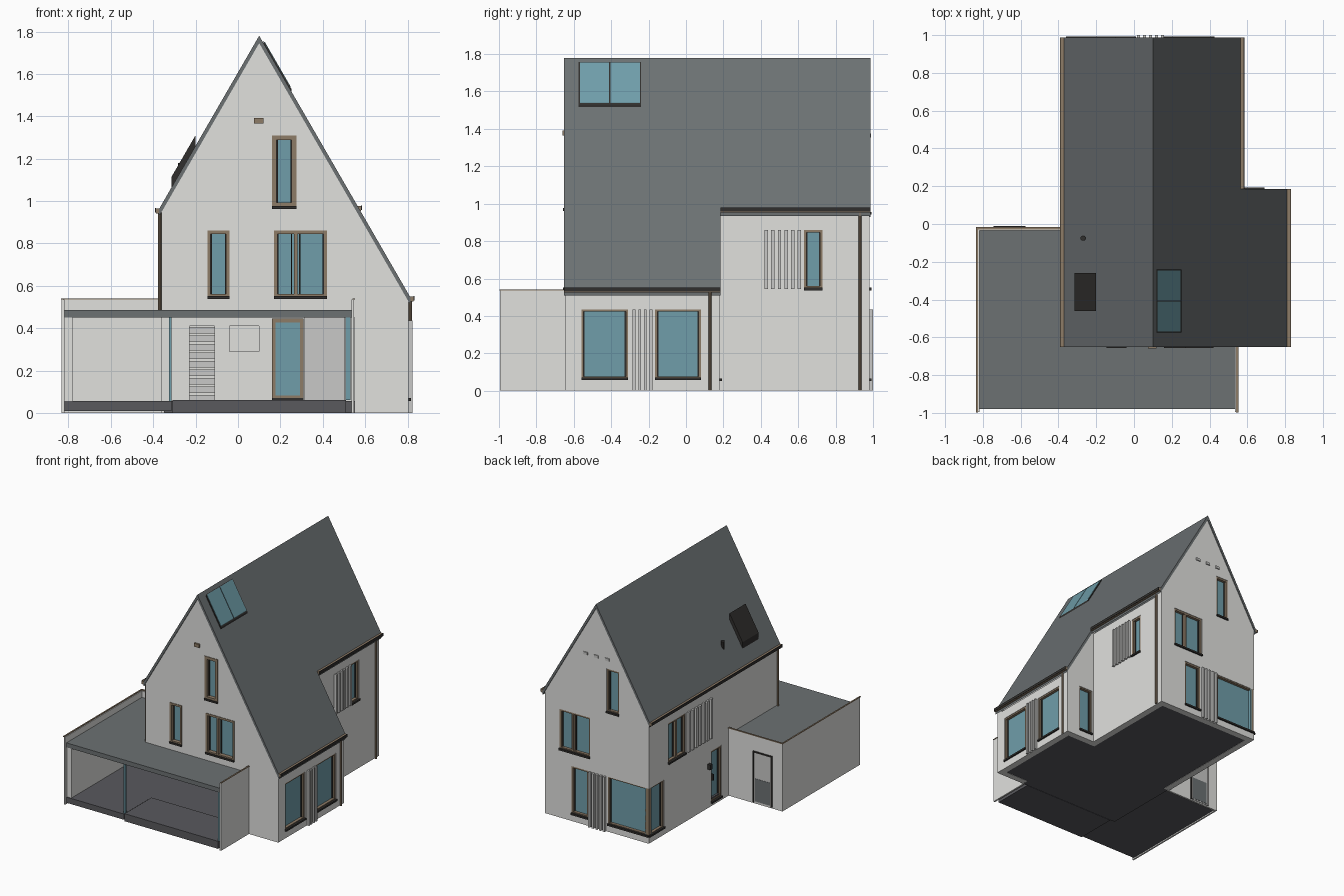
import bpy

cube = bpy.data.objects.get("Cube")
if cube:
    bpy.data.objects.remove(cube, do_unlink=True)


def material(name, r, g, b):
    m = bpy.data.materials.new(name)
    m.use_nodes = True
    m.diffuse_color = (r, g, b, 1)
    m.node_tree.nodes["Principled BSDF"].inputs["Base Color"].default_value = (r, g, b, 1)
    return m


WALL = material("pale render", .75, .75, .73)
ROOF = material("slate grey", .15, .165, .17)
GLASS = material("blue glass", .16, .34, .4)
WOOD = material("brown frame", .27, .2, .135)
DARK = material("dark metal", .03, .028, .026)
FLOOR = material("dark floor", .1, .1, .11)
SLAT = material("grey slat", .58, .58, .57)
FRONT, BACK, LEFT, RIGHT, WING = -.645, .98, -.36, .55, .805
Z_CEIL, Z_FLAT, Z_PARAPET = .45, .485, .535
cutters = []


def make(name, verts, faces, mat):
    me = bpy.data.meshes.new(name)
    me.from_pydata(verts, [], faces)
    ob = bpy.data.objects.new(name, me)
    bpy.context.scene.collection.objects.link(ob)
    if mat:
        me.materials.append(mat)
    return ob


def prism(name, pts, y0, y1, mat):
    """Extrude an x-z outline along y, listed clockwise or not."""
    area = sum(a[0] * b[1] - b[0] * a[1] for a, b in zip(pts, pts[1:] + pts[:1]))
    if area < 0:
        pts = pts[::-1]
    n = len(pts)
    verts = [(x, y0, z) for x, z in pts] + [(x, y1, z) for x, z in pts]
    faces = [list(range(n)), list(range(2 * n - 1, n - 1, -1))]
    faces += [[(i + 1) % n, i, i + n, (i + 1) % n + n] for i in range(n)]
    return make(name, verts, faces, mat)


def box(name, x0, x1, y0, y1, z0, z1, mat):
    x0, x1 = min(x0, x1), max(x0, x1)
    y0, y1 = min(y0, y1), max(y0, y1)
    return prism(name, [(x0, z0), (x1, z0), (x1, z1), (x0, z1)], y0, y1, mat)


def on_wall(name, wall, a0, a1, z0, z1, d0, d1, mat):
    """Box on a wall: a runs along it, d points out of it."""
    axis, pos, out = wall
    p, q = pos + out * d0, pos + out * d1
    if axis == "x":
        return box(name, p, q, a0, a1, z0, z1, mat)
    return box(name, a0, a1, p, q, z0, z1, mat)


def window(name, wall, a0, a1, z0, z1, fw=.014, splits=(), out=-.004, cut=True):
    if cut:
        cutters.append(on_wall(name + "_cutter", wall, a0, a1, z0, z1, -.035, .03, None))
    on_wall(name + "_glass", wall, a0, a1, z0, z1, -.034, -.026, GLASS)
    for s, (p, q) in enumerate([(a0, a0 + fw), (a1 - fw, a1)] + [(m - fw / 2, m + fw / 2) for m in splits]):
        on_wall(f"{name}_post_{s}", wall, p, q, z0, z1, -.034, out, WOOD)
    on_wall(name + "_head", wall, a0, a1, z1 - fw, z1, -.034, out, WOOD)
    on_wall(name + "_rail", wall, a0, a1, z0, z0 + fw, -.034, out, WOOD)
    on_wall(name + "_sill", wall, a0, a1, z0 - .008, z0 + .006, -.03, .012, DARK)
    # dark seals around each pane
    edges = [a0] + list(splits) + [a1]
    for e, f in zip(edges, edges[1:]):
        for p in (e + fw, f - fw - .006):
            on_wall(name + "_seal", wall, p, p + .006, z0 + fw, z1 - fw, -.03, -.018, DARK)


def slats(name, wall, a0, a1, z0, z1, count, depth=.018):
    step = (a1 - a0) / (count - .5)
    for i in range(count):
        a = a0 + i * step
        on_wall(f"{name}_{i}", wall, a, a + step * .5, z0, z1, -.01, depth, SLAT)


def roof_z(x):
    return 1.78 - 1.73 * abs(x - .1)


def on_roof(name, x0, x1, y0, y1, h0, h1, mat):
    return prism(name, [(x0, roof_z(x0) + h0), (x1, roof_z(x1) + h0),
                        (x1, roof_z(x1) + h1), (x0, roof_z(x0) + h1)], y0, y1, mat)


def pipe(name, x, y, z0, z1, r, mat):
    bpy.ops.mesh.primitive_cylinder_add(vertices=10, radius=r, depth=z1 - z0,
                                        location=(x, y, (z0 + z1) / 2))
    ob = bpy.context.object
    ob.name = name
    ob.data.materials.append(mat)
    bpy.ops.object.shade_smooth_by_angle()


# House walls
low = .03
peak, wing_top = (.1, roof_z(.1) - low), (WING, roof_z(WING) - low)
left_top, right_top = (LEFT, roof_z(LEFT) - low), (RIGHT, roof_z(RIGHT) - low)
walls = [
    prism("front_gable", [(LEFT, Z_CEIL), left_top, peak, wing_top, (WING, 0), (RIGHT, 0),
                          (RIGHT, Z_CEIL)], FRONT, FRONT + .05, WALL),
    prism("back_gable", [(LEFT, 0), left_top, peak, right_top, (RIGHT, 0)], BACK - .05, BACK, WALL),
    box("left_wall", LEFT, LEFT + .05, -.02, BACK - .05, 0, .94, WALL),
    box("right_wall", RIGHT - .05, RIGHT, .18, BACK - .05, 0, .94, WALL),
    box("wing_wall", WING - .05, WING, FRONT + .05, .13, 0, .51, WALL),
    prism("wing_back_wall", [(RIGHT - .05, 0), (RIGHT - .05, .94), right_top, wing_top, (WING, 0)],
          .13, .18, WALL),
]
box("left_wall_upper", LEFT, LEFT + .05, FRONT + .05, -.02, Z_CEIL, .94, WALL)
box("house_ceiling", LEFT + .01, RIGHT, FRONT + .01, BACK - .04, Z_CEIL, Z_FLAT, WALL)
box("wing_ceiling", RIGHT, WING - .02, FRONT + .03, .15, Z_CEIL, Z_FLAT, WALL)
box("house_floor", LEFT + .01, RIGHT - .01, FRONT, BACK - .01, .002, .055, FLOOR)
box("wing_floor", RIGHT - .01, WING - .01, FRONT + .01, .17, .002, .055, FLOOR)

# Windows, shutters and doors
front, back = ("y", FRONT, -1), ("y", BACK, 1)
left, right = ("x", LEFT, -1), ("x", RIGHT, 1)
wing, wing_back = ("x", WING, 1), ("y", .18, 1)
window("front_attic_window", front, .16, .275, .97, 1.31, .022, out=.004)
window("front_small_window", front, -.145, -.04, .545, .86, .016, out=.004)
window("front_double_window", front, .17, .42, .545, .86, .016, (.272,), .004)
window("back_attic_window", back, -.1, .01, .95, 1.29)
window("back_double_window", back, .155, .425, .545, .86, .014, (.31,))
window("back_side_window", back, .17, .32, .06, .435)
window("corner_back_window", back, LEFT, 0, .06, .435, .01)
window("corner_side_window", left, .79, BACK, .06, .435, .01)
window("left_window", left, .52, .74, .545, .86, .014, (.63,))
window("left_door", left, .07, .2, .03, .435)
window("right_window", right, .63, .73, .545, .86)
window("wing_window_front", wing, -.56, -.31, .065, .435, .012)
window("wing_window_back", wing, -.165, .08, .065, .435, .012)
window("wing_rear_window", wing_back, .565, .69, .06, .435, .01)
slats("back_slat", back, .015, .16, 0, .435, 5, .02)
slats("left_slat", left, .2, .5, .545, .86, 7)
slats("right_slat", right, .42, .615, .545, .86, 6)
slats("wing_slat", wing, -.285, -.18, 0, .435, 4)
on_wall("left_door_handle", left, .18, .188, .2, .25, -.01, .01, DARK)
on_wall("wall_lamp", left, .22, .245, .31, .35, 0, .025, DARK)
on_wall("front_vent", front, .075, .12, 1.365, 1.392, 0, .014, WOOD)
for i in range(3):
    on_wall(f"back_vent_{i}", back, -.015 + i * .095, .02 + i * .095, 1.355, 1.375, 0, .008, SLAT)

# Cut the window recesses, then discard the cutters
for w in walls:
    for c in cutters:
        mod = w.modifiers.new("recess", "BOOLEAN")
        mod.operation, mod.solver, mod.object = "DIFFERENCE", "EXACT", c
dg = bpy.context.evaluated_depsgraph_get()
meshes = [bpy.data.meshes.new_from_object(w.evaluated_get(dg)) for w in walls]
for w, me in zip(walls, meshes):
    w.modifiers.clear()
    w.data = me
for c in cutters:
    bpy.data.objects.remove(c, do_unlink=True)

# Pitched roof
Y0, Y1 = -.652, .987
on_roof("roof_left", -.372, .1, Y0, Y1, -.035, 0, ROOF)
on_roof("roof_right", .1, .568, Y0, Y1, -.035, 0, ROOF)
on_roof("roof_wing", .568, .815, Y0, .185, -.035, 0, ROOF)
for name, x, s, y1 in (("left", -.372, -1, Y1), ("right", .565, 1, Y1), ("wing", .812, 1, .185)):
    y0 = .185 if name == "right" else Y0
    z = roof_z(x)
    box(name + "_gutter", x - s * .006, x + s * .016, y0, y1, z - .022, z + .002, WOOD)
    box(name + "_gutter_lip", x + s * .016, x + s * .02, y0, y1, z - .018, z + .004, DARK)
pipe("left_downpipe", LEFT - .01, -.625, Z_FLAT, .95, .009, WOOD)
pipe("right_downpipe", RIGHT + .01, .93, 0, .96, .009, WOOD)
pipe("wing_downpipe", WING + .008, .128, 0, .53, .008, WOOD)

# Skylights and flue
on_roof("double_skylight_frame", .12, .252, -.575, -.24, 0, .012, DARK)
for i, y in enumerate((-.568, -.404)):
    on_roof(f"double_skylight_pane_{i}", .124, .247, y, y + .157, .01, .017, GLASS)
on_roof("dark_skylight", -.315, -.2, -.46, -.26, 0, .05, DARK)
pipe("roof_flue", -.27, -.075, 1.1, 1.18, .014, DARK)

# Flat-roofed annex
AX0, AX1, AY0 = -.832, .548, -.98
box("annex_roof", AX0 + .012, AX1 - .012, AY0, FRONT, Z_CEIL, Z_FLAT, ROOF)
box("annex_roof_side", AX0 + .012, LEFT, FRONT, -.03, Z_CEIL, Z_FLAT, ROOF)
box("annex_left_wall", AX0, AX0 + .013, -.995, -.02, 0, Z_PARAPET, WALL)
box("annex_left_lining", AX0 + .013, -.78, AY0 + .005, -.03, .03, Z_CEIL, WALL)
box("annex_right_wall", AX1 - .013, AX1, -.995, FRONT, 0, Z_PARAPET, WALL)
box("annex_side_glazing", .508, .53, AY0 + .005, FRONT, .06, Z_CEIL, GLASS)
box("annex_back_wall", AX0 + .013, LEFT, -.035, -.02, 0, Z_PARAPET, WALL)
box("annex_left_coping", AX0 - .004, AX0 + .007, -.997, -.016, Z_PARAPET, .541, WOOD)
box("annex_back_coping", AX0, LEFT, -.028, -.015, Z_PARAPET, .541, WOOD)
box("annex_right_coping", AX1 - .007, AX1 + .004, -.997, FRONT, Z_PARAPET, .541, WOOD)
box("garage_floor", AX0 + .013, -.315, AY0, -.03, .01, .055, FLOOR)
box("terrace_floor", -.308, .51, AY0, FRONT, 0, .06, FLOOR)
box("glazing_post", -.325, -.313, AY0 + .01, AY0 + .03, .055, Z_CEIL, GLASS)

# Rear garage door
yard = ("y", -.02, 1)
on_wall("garage_door", yard, -.74, -.58, .01, .41, -.002, .004, SLAT)
on_wall("garage_door_lower", yard, -.725, -.595, .02, .2, 0, .006, ROOF)
for i, a in enumerate((-.745, -.585)):
    on_wall(f"garage_door_jamb_{i}", yard, a, a + .01, .01, .41, 0, .009, DARK)
on_wall("garage_door_head", yard, -.745, -.575, .405, .415, 0, .009, DARK)

# Room partition with stair opening, hatch and door
for i, (x0, x1, z0, z1) in enumerate(((LEFT, -.23, .05, Z_CEIL), (-.23, -.11, .41, Z_CEIL),
                                      (-.11, -.04, .05, Z_CEIL), (-.04, .1, .05, .29),
                                      (-.04, .1, .41, Z_CEIL), (.1, WING - .05, .05, Z_CEIL))):
    box(f"partition_{i}", x0, x1, -.06, -.03, z0, z1, WALL)
window("room_door", ("y", -.06, -1), .16, .31, .065, .445, .018, out=.01, cut=False)
on_wall("room_door_pane", ("y", -.06, -1), .178, .292, .08, .427, 0, .006, GLASS)
box("room_side_panel", .315, .505, -.068, -.06, .055, Z_CEIL, SLAT)
for i in range(9):
    box(f"stair_{i}", -.23, -.1, .04 + i * .05, .09 + i * .05, .055 + i * .04, .095 + i * .04 - .01, SLAT)
